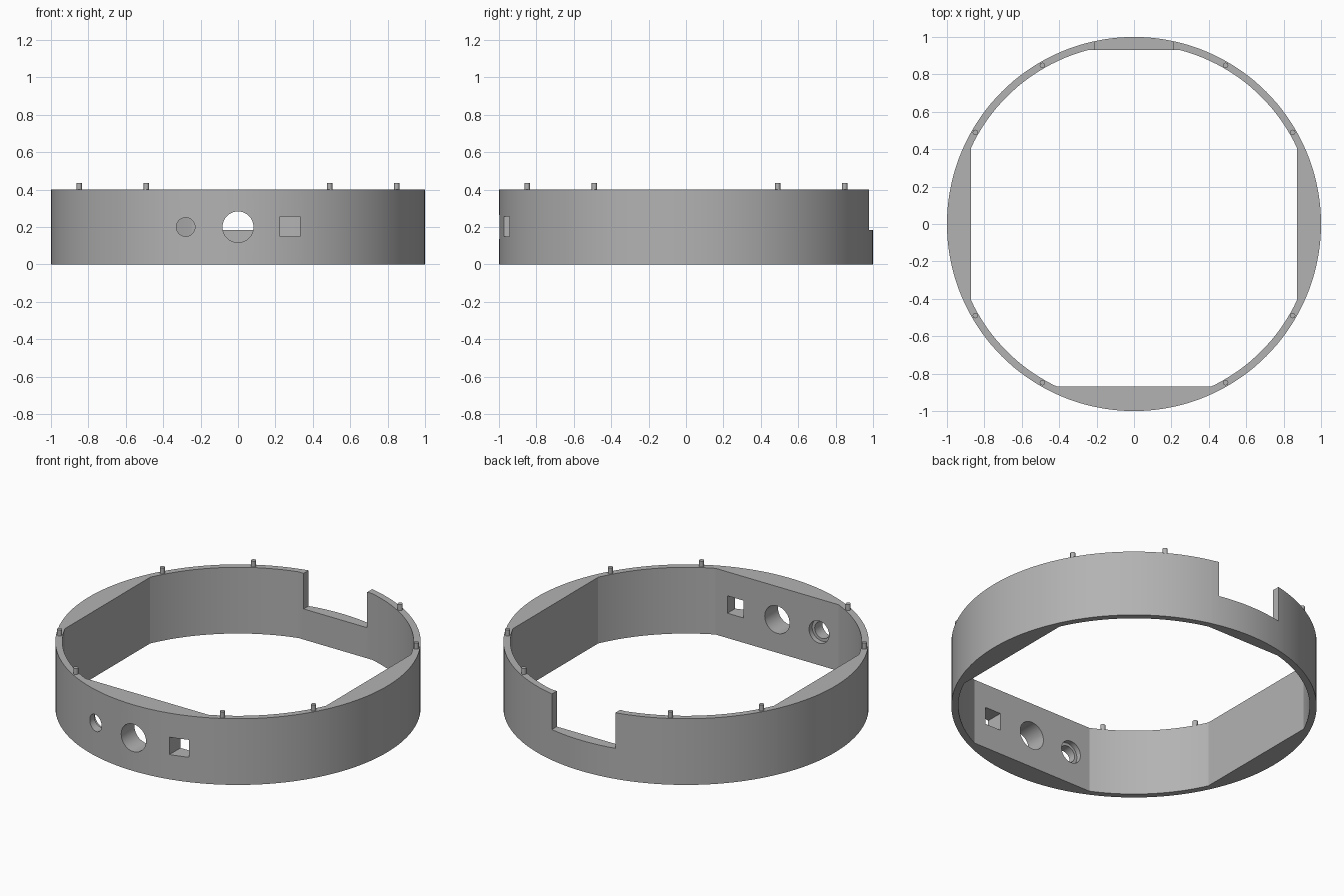
import bpy, bmesh
from math import pi, sin, cos, acos, asin, radians
from mathutils import Matrix, Vector

cube = bpy.data.objects.get("Cube")
if cube:
    bpy.data.objects.remove(cube, do_unlink=True)

OUTER, INNER, HEIGHT = 1.0, 0.962, 0.4
SIDE_FLAT, FRONT_FLAT, BACK_FLAT = 0.872, 0.87, 0.93

grey = bpy.data.materials.new("plain grey")
grey.use_nodes = True
colour = (0.45, 0.45, 0.45, 1)
grey.diffuse_color = colour
grey.node_tree.nodes["Principled BSDF"].inputs["Base Color"].default_value = colour


def make_object(name, bm):
    bmesh.ops.recalc_face_normals(bm, faces=bm.faces)
    mesh = bpy.data.meshes.new(name)
    bm.to_mesh(mesh)
    bm.free()
    mesh.materials.append(grey)
    obj = bpy.data.objects.new(name, mesh)
    bpy.context.collection.objects.link(obj)
    return obj


def select_only(obj):
    bpy.ops.object.select_all(action='DESELECT')
    obj.select_set(True)
    bpy.context.view_layer.objects.active = obj


def cylinder(name, radius, depth, centre, along_y=False, segments=48):
    bm = bmesh.new()
    matrix = Matrix.Translation(centre)
    if along_y:
        matrix = matrix @ Matrix.Rotation(pi / 2, 4, 'X')
    bmesh.ops.create_cone(bm, cap_ends=True, segments=segments, radius1=radius,
                          radius2=radius, depth=depth, matrix=matrix)
    return make_object(name, bm)


def box(name, low, high):
    low, high = Vector(low), Vector(high)
    bm = bmesh.new()
    bmesh.ops.create_cube(bm, size=1, matrix=Matrix.Translation((low + high) / 2)
                          @ Matrix.Diagonal((*(high - low), 1)))
    return make_object(name, bm)


def inner_radius(a):
    """Round bore, cut short by four flat inner walls."""
    c, s = cos(a), sin(a)
    limits = [INNER]
    if abs(c) > 0.1:
        limits.append(SIDE_FLAT / abs(c))
    if abs(s) > 0.1:
        limits.append((BACK_FLAT if s > 0 else FRONT_FLAT) / abs(s))
    return min(limits)


# Ring body, with extra section lines where the flats meet the round bore
angles = {round(2 * pi * i / 144, 5) for i in range(144)}
for middle, flat in ((0, SIDE_FLAT), (pi / 2, BACK_FLAT),
                     (pi, SIDE_FLAT), (1.5 * pi, FRONT_FLAT)):
    half = acos(flat / INNER)
    angles |= {round((middle + sign * half) % (2 * pi), 5) for sign in (-1, 1)}

bm = bmesh.new()
sections = []
for a in sorted(angles):
    r = inner_radius(a)
    sections.append([bm.verts.new((rad * cos(a), rad * sin(a), z)) for rad, z in
                     ((OUTER, 0), (OUTER, HEIGHT), (r, HEIGHT), (r, 0))])
for i, here in enumerate(sections):
    after = sections[(i + 1) % len(sections)]
    for j in range(4):
        k = (j + 1) % 4
        bm.faces.new((here[j], after[j], after[k], here[k]))
ring = make_object("ring_body", bm)

# Ports through the front wall and the notch in the back wall
cutters = [
    cylinder("small_port_cutter", 0.05, 0.4, (-0.28, -0.95, 0.2), True),
    cylinder("counterbore_cutter", 0.067, 0.2, (-0.28, -0.8, 0.2), True),
    cylinder("main_port_cutter", 0.083, 0.4, (0, -0.95, 0.2), True),
    box("square_port_cutter", (0.225, -1.15, 0.15), (0.332, -0.75, 0.255)),
    box("notch_cutter", (-0.212, 0.8, 0.185), (0.212, 1.2, 0.6)),
]
select_only(ring)
for cutter in cutters:
    cutter.hide_render = True
    mod = ring.modifiers.new(cutter.name, 'BOOLEAN')
    mod.operation = 'DIFFERENCE'
    mod.solver = 'EXACT'
    mod.object = cutter
    bpy.ops.object.modifier_apply(modifier=mod.name)
for cutter in cutters:
    bpy.data.objects.remove(cutter, do_unlink=True)
bpy.ops.object.shade_smooth_by_angle(angle=radians(20))

# Locating pegs in pairs around the rim
for quarter in range(4):
    for offset in (30, 60):
        a = radians(90 * quarter + offset)
        peg = cylinder("locating_peg", 0.014, 0.055,
                       (0.98 * cos(a), 0.98 * sin(a), HEIGHT + 0.0085), segments=16)
        select_only(peg)
        bpy.ops.object.shade_smooth_by_angle(angle=radians(30))
